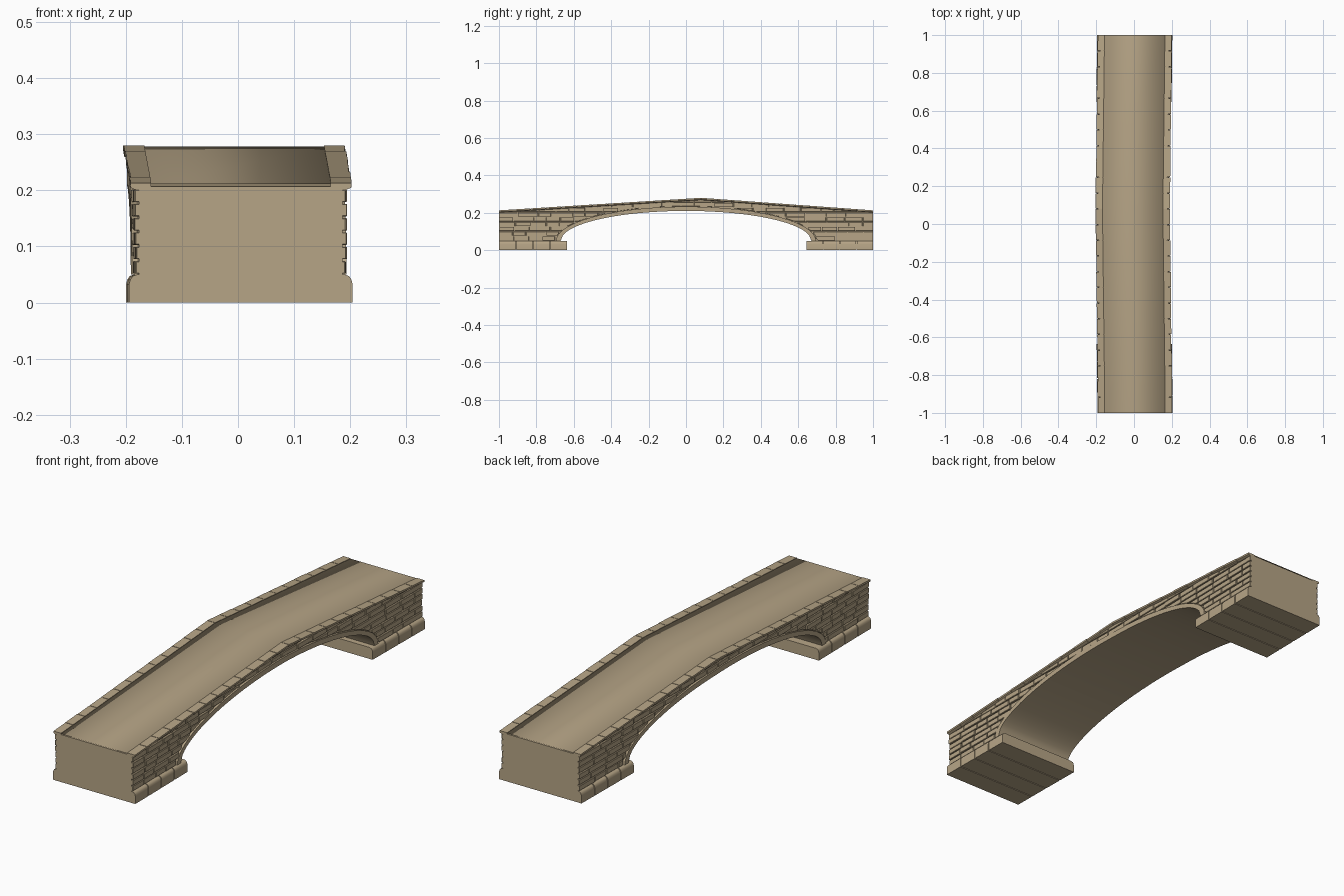
import bpy, bmesh, math, random

random.seed(4)
if "Cube" in bpy.data.objects:
    bpy.data.objects.remove(bpy.data.objects["Cube"], do_unlink=True)

APEX, FOOT, CENTRE = 0.08, 0.05, 0.005


def material(name, colour):
    m = bpy.data.materials.new(name)
    m.use_nodes = True
    m.diffuse_color = colour
    m.node_tree.nodes["Principled BSDF"].inputs["Base Color"].default_value = colour
    return m


stone = material("sandstone", (0.47, 0.375, 0.24, 1))


def crown(y):
    """Height of the roadway line, peaking a little off centre."""
    slope = 1 + APEX if y < APEX else 1 - APEX
    return 0.28 - 0.067 * abs(y - APEX) / slope


def ellipse(y, a, b):
    return FOOT + b * math.sqrt(max(0, 1 - (y / a) ** 2))


def arch_inner(y):
    return ellipse(y, 0.67, 0.16)


def arch_outer(y):
    return ellipse(y, 0.695, 0.183)


def spread(a, b, n):
    return [a + (b - a) * i / n for i in range(n + 1)]


def loft(bm, ys, section, caps=True, closed=True):
    """Join the cross-sections section(y) = [(x, z), ...] along y."""
    rings = [[bm.verts.new((x, y, z)) for x, z in section(y)] for y in ys]
    n = len(rings[0])
    for r, s in zip(rings, rings[1:]):
        for i in range(n if closed else n - 1):
            j = (i + 1) % n
            bm.faces.new((r[i], r[j], s[j], s[i]))
    if caps:
        bm.faces.new(rings[0])
        bm.faces.new(rings[-1])


def box(x0, x1, lo, hi):
    return lambda y: [(x0, lo(y)), (x1, lo(y)), (x1, hi(y)), (x0, hi(y))]


def finish(name, bm, angle=40, bevel=0):
    """Bow the part slightly sideways, then make the object."""
    bmesh.ops.recalc_face_normals(bm, faces=bm.faces)
    for v in bm.verts:
        v.co.x += CENTRE - 0.012 * (1 - min(1, abs(v.co.y - APEX) / 1.02))
    me = bpy.data.meshes.new(name)
    bm.to_mesh(me)
    bm.free()
    me.materials.append(stone)
    ob = bpy.data.objects.new(name, me)
    bpy.context.collection.objects.link(ob)
    bpy.ops.object.select_all(action="DESELECT")
    bpy.context.view_layer.objects.active = ob
    ob.select_set(True)
    if bevel:
        mod = ob.modifiers.new("worn_edges", "BEVEL")
        mod.width, mod.segments = bevel, 1
    elif angle:
        bpy.ops.object.shade_smooth_by_angle(angle=math.radians(angle))
    return ob


curve = [-math.cos(math.pi * i / 48) for i in range(49)]

# Core of the bridge
bm = bmesh.new()
ys = sorted([-1, 1, APEX] + [0.67 * c for c in curve])
loft(bm, ys, box(-0.181, 0.181, lambda y: arch_inner(y) + (0.006 if abs(y) < 0.669 else 0),
                 lambda y: crown(y) - 0.006))
finish("bridge_core", bm)

# Arch barrel with its projecting ring
bm = bmesh.new()
ys = sorted([0.695 * c for c in curve] + [-0.67, 0.67, APEX])
loft(bm, ys, box(-0.191, 0.191, arch_inner, arch_outer))
finish("arch_ring", bm)

# Roadway with rounded shading toward its sides
bm = bmesh.new()
loft(bm, [-1, APEX, 1], lambda y: [(-0.161, crown(y) - 0.012), (-0.161, crown(y) - 0.002),
                                   (0.161, crown(y) - 0.002), (0.161, crown(y) - 0.012)],
     caps=False, closed=False)
finish("roadway", bm, angle=120)

# Brick courses on both side walls, trimmed by the arch and the coping
for side, label in ((1, "left"), (-1, "right")):
    bm = bmesh.new()
    step, gap = 0.0255, 0.0035
    for row in range(9):
        z0 = FOOT + row * step
        y = -1.0
        while y < 0.999:
            end = y + random.uniform(0.065, 0.115)
            if end > 0.95:
                end = 1.0
            lo = lambda t, z=z0: max(z, arch_outer(t) if abs(t) < 0.695 else 0) + gap / 2
            hi = lambda t, z=z0: min(z + step, crown(t) - 0.009) - gap / 2
            a = y if y == -1 else y + gap / 2
            b = end if end == 1 else end - gap / 2
            ts = [t for t in spread(a, b, 8) if hi(t) - lo(t) > 0.004]
            if len(ts) > 1:
                out = random.uniform(0.186, 0.190)
                if len(ts) == 9 and hi(a) - lo(a) > step - gap * 1.1 and hi(b) - lo(b) > step - gap * 1.1:
                    ts = [a, b]
                loft(bm, ts, box(side * 0.175, side * out, lo, hi))
            y = end
    finish(label + "_wall_bricks", bm, bevel=0.0012)

    # Coping stones along the edge of the roadway
    bm = bmesh.new()
    edges = spread(-1, APEX, 13) + spread(APEX, 1, 11)[1:]
    for a, b in zip(edges, edges[1:]):
        a, b = (a if a == -1 else a + 0.0012), (b if b == 1 else b - 0.0012)
        out = random.uniform(0.195, 0.198)
        loft(bm, [a, b], lambda y: [(side * 0.16, crown(y) - 0.012), (side * 0.188, crown(y) - 0.012),
                                    (side * out, crown(y) - 0.008), (side * out, crown(y)),
                                    (side * 0.16, crown(y))])
    finish(label + "_coping", bm, angle=0)

# Footings: four long blocks under each end, with rounded shoulders
half = [(0.199, 0), (0.199, 0.033), (0.197, 0.041), (0.193, 0.047), (0.185, FOOT)]
profile = half + [(-x, z) for x, z in reversed(half)]
core = [(x * 0.96, 0.003 + z * 0.9) for x, z in profile]
for name, start, stop in (("front_footing", -1, -0.635), ("back_footing", 0.645, 1)):
    bm = bmesh.new()
    cuts = spread(start, stop, 4)
    for a, b in zip(cuts, cuts[1:]):
        a = a if a == start else a + 0.002
        b = b if b == stop else b - 0.002
        loft(bm, [a, b], lambda y: profile)
    finish(name, bm)
    bm = bmesh.new()
    loft(bm, [start + 0.01, stop - 0.01], lambda y: core)
    finish(name + "_core", bm)
